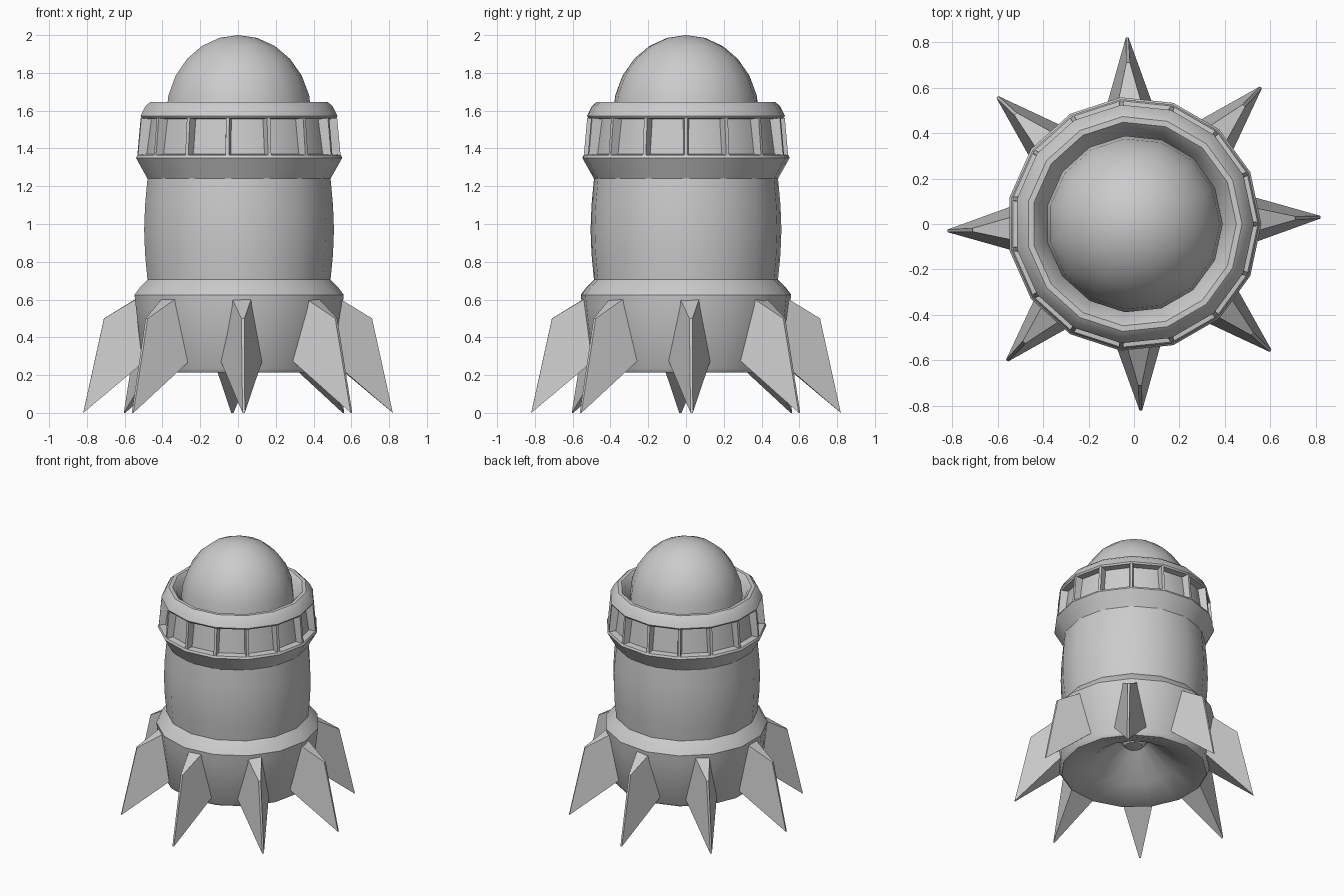
import bpy, bmesh
from math import sin, cos, pi, radians

if "Cube" in bpy.data.objects:
    bpy.data.objects.remove(bpy.data.objects["Cube"])

SIDES = 15


def finish(name, bm, smooth=True):
    bmesh.ops.remove_doubles(bm, verts=bm.verts, dist=1e-5)
    bmesh.ops.recalc_face_normals(bm, faces=bm.faces)
    mesh = bpy.data.meshes.new(name)
    bm.to_mesh(mesh)
    bm.free()
    obj = bpy.data.objects.new(name, mesh)
    bpy.context.collection.objects.link(obj)
    if smooth:
        bpy.ops.object.select_all(action='DESELECT')
        obj.select_set(True)
        bpy.context.view_layer.objects.active = obj
        bpy.ops.object.shade_smooth_by_angle(angle=radians(32))
    return obj


def lathe(name, profile):
    """Spin a list of (radius, z) points round the z axis."""
    bm = bmesh.new()
    pts = [bm.verts.new((r, 0, z)) for r, z in profile]
    edges = [bm.edges.new(p) for p in zip(pts, pts[1:])]
    bmesh.ops.spin(bm, geom=pts + edges, cent=(0, 0, 0), axis=(0, 0, 1),
                   angle=2 * pi, steps=SIDES, use_merge=True)
    return finish(name, bm)


def radial_solids(name, count, offset, rings):
    """Repeat a hexahedron round z: rings = two lists of (r, half_width, z)."""
    bm = bmesh.new()
    for i in range(count):
        a = offset + 2 * pi * i / count
        v = []
        for r, w, z in rings:
            for s in (-1, 1):
                t = s * w
                v.append(bm.verts.new((r * cos(a) - t * sin(a),
                                       r * sin(a) + t * cos(a), z)))
        # order: inner top, outer top, outer bottom, inner bottom
        for q in ((0, 1, 3, 2), (2, 3, 5, 4), (4, 5, 7, 6), (6, 7, 1, 0),
                  (0, 2, 4, 6), (1, 3, 5, 7)):
            bm.faces.new([v[k] for k in q])
    return finish(name, bm, smooth=False)


# Hull with skirt, barrel, window band and rolled top lip; hollow engine bell below
lathe("hull", [
    (0, 0.40), (0.06, 0.41), (0.09, 0.45), (0.11, 0.44), (0.29, 0.285),
    (0.47, 0.215), (0.50, 0.215), (0.515, 0.235), (0.555, 0.58), (0.56, 0.625),
    (0.53, 0.665), (0.49, 0.705), (0.503, 0.84), (0.508, 0.97), (0.503, 1.10),
    (0.49, 1.24), (0.552, 1.35), (0.545, 1.365), (0.50, 1.37), (0.475, 1.555),
    (0.52, 1.56), (0.527, 1.572), (0.50, 1.625), (0.475, 1.646), (0.45, 1.646),
    (0.425, 1.62), (0.39, 1.54)])

# Dome cap
lathe("dome", [(0.39 * cos(radians(e)), 1.57 + 0.43 * sin(radians(e)))
               for e in range(0, 90, 15)] + [(0, 2.0)])

# Upright ribs between the windows, one per hull corner
radial_solids("window_ribs", SIDES, 0, [
    (0.46, 0.016, 1.562), (0.525, 0.009, 1.562),
    (0.543, 0.009, 1.364), (0.48, 0.016, 1.364)])

# Wedge-shaped swept fins
radial_solids("fins", 8, radians(2.1), [
    (0.52, 0.055, 0.615), (0.71, 0.008, 0.50),
    (0.82, 0.006, 0.0), (0.49, 0.112, 0.28)])
